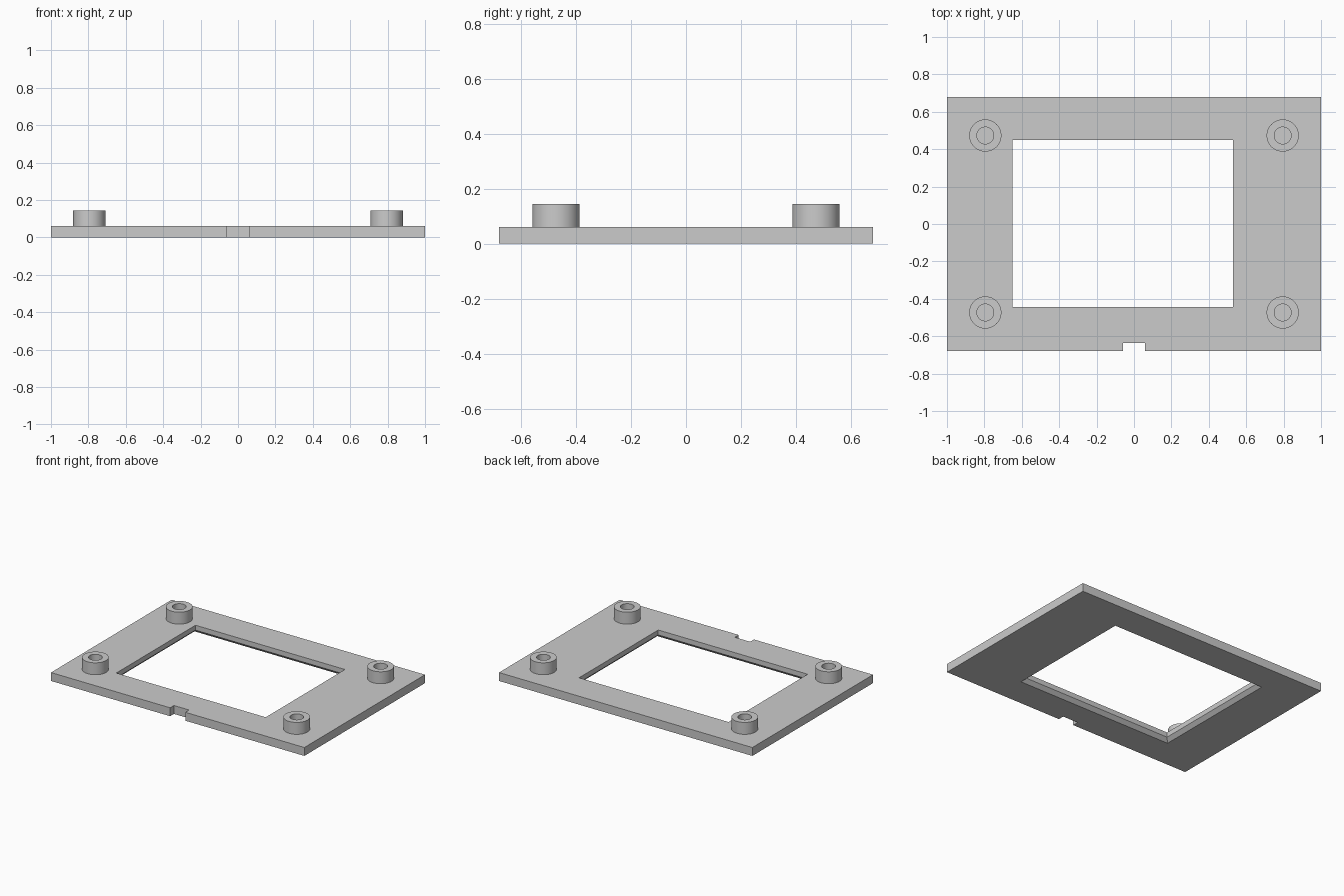
import bpy, bmesh, math

cube = bpy.data.objects.get("Cube")
if cube:
    bpy.data.objects.remove(cube, do_unlink=True)

WIDTH, DEPTH, THICK = 2.0, 1.36, 0.06
BEVEL = 0.025
BOSS_X, BOSS_Y, BOSS_TOP = 0.795, 0.473, 0.145
BOSS_R, HOLE_R, SIDES = 0.086, 0.045, 64

grey = bpy.data.materials.new("light grey")
grey.use_nodes = True
grey.diffuse_color = (0.6, 0.6, 0.6, 1)
grey.node_tree.nodes["Principled BSDF"].inputs["Base Color"].default_value = (0.6, 0.6, 0.6, 1)


def add_ring(bm, points, z):
    """Closed loop of vertices and edges at height z."""
    verts = [bm.verts.new((x, y, z)) for x, y in points]
    edges = [bm.edges.new((v, verts[(i + 1) % len(verts)])) for i, v in enumerate(verts)]
    return verts, edges


def bridge(bm, a, b):
    """Quad walls between two matching rings."""
    n = len(a[0])
    for i in range(n):
        j = (i + 1) % n
        bm.faces.new((a[0][i], a[0][j], b[0][j], b[0][i]))


def finish(bm, name):
    bmesh.ops.recalc_face_normals(bm, faces=bm.faces)
    mesh = bpy.data.meshes.new(name)
    bm.to_mesh(mesh)
    bm.free()
    mesh.materials.append(grey)
    obj = bpy.data.objects.new(name, mesh)
    bpy.context.collection.objects.link(obj)
    return obj


def rectangle(x0, x1, y0, y1, grow=0.0):
    return [(x0 - grow, y0 - grow), (x1 + grow, y0 - grow),
            (x1 + grow, y1 + grow), (x0 - grow, y1 + grow)]


def circle(r):
    return [(r * math.cos(2 * math.pi * i / SIDES), r * math.sin(2 * math.pi * i / SIDES))
            for i in range(SIDES)]


# Frame plate: notched outline, offset window with a chamfered underside
w, d = WIDTH / 2, DEPTH / 2
notch_w, notch_y = 0.06, -0.637
outline = [(-w, -d), (-notch_w, -d), (-notch_w, notch_y), (notch_w, notch_y),
           (notch_w, -d), (w, -d), (w, d), (-w, d)]
window = (-0.65, 0.53, -0.444, 0.449)

bm = bmesh.new()
outer_low = add_ring(bm, outline, 0)
outer_top = add_ring(bm, outline, THICK)
inner_top = add_ring(bm, rectangle(*window), THICK)
inner_mid = add_ring(bm, rectangle(*window), BEVEL)
inner_low = add_ring(bm, rectangle(*window, grow=BEVEL), 0)
bridge(bm, outer_low, outer_top)
bridge(bm, inner_top, inner_mid)
bridge(bm, inner_mid, inner_low)
for outer, inner in ((outer_top, inner_top), (outer_low, inner_low)):
    bmesh.ops.triangle_fill(bm, use_beauty=True, edges=outer[1] + inner[1])
finish(bm, "frame_plate")

# Four hollow mounting bosses
for y_name, sy in (("front", -1), ("back", 1)):
    for x_name, sx in (("right", -1), ("left", 1)):
        bm = bmesh.new()
        rings = [add_ring(bm, circle(r), z) for r, z in
                 ((BOSS_R, THICK), (BOSS_R, BOSS_TOP), (HOLE_R, BOSS_TOP), (HOLE_R, THICK))]
        for a, b in zip(rings, rings[1:]):
            bridge(bm, a, b)
        boss = finish(bm, f"{y_name}_{x_name}_boss")
        boss.location = (sx * BOSS_X, sy * BOSS_Y, 0)
        bpy.ops.object.select_all(action='DESELECT')
        boss.select_set(True)
        bpy.context.view_layer.objects.active = boss
        bpy.ops.object.shade_smooth_by_angle(angle=math.radians(30))
